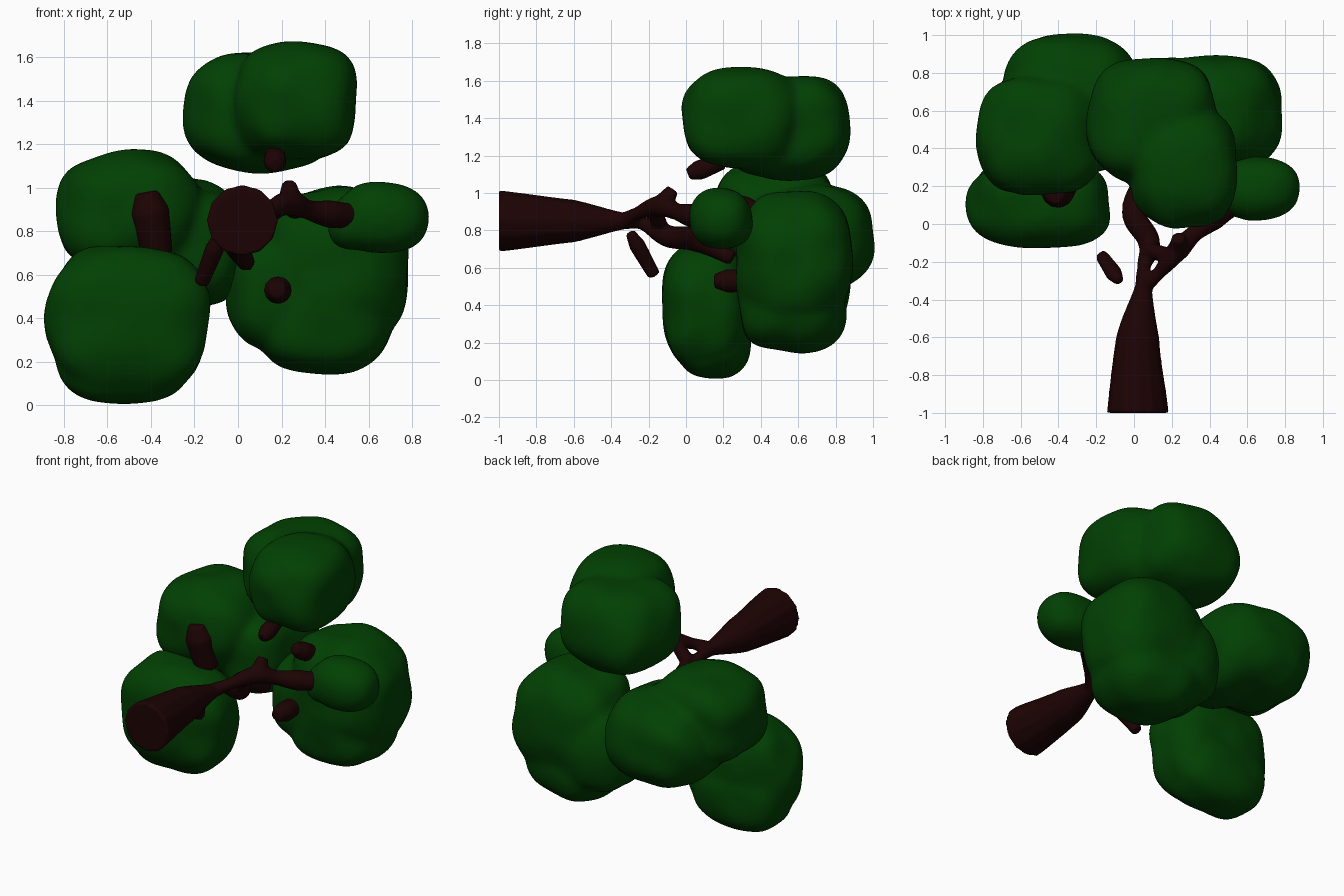
import bpy
import bmesh
from mathutils import Vector, noise

cube = bpy.data.objects.get("Cube")
if cube:
    bpy.data.objects.remove(cube)


def material(name, colour):
    mat = bpy.data.materials.new(name)
    mat.use_nodes = True
    mat.diffuse_color = (*colour, 1)
    mat.node_tree.nodes["Principled BSDF"].inputs["Base Color"].default_value = (*colour, 1)
    return mat


leaf_green = material("leaf green", (.0005, .052, .0008))
bark_brown = material("bark brown", (.012, .0008, .001))


def finish(obj, mat, voxel, rounds):
    """Fuse overlapping pieces into one soft skin."""
    obj.data.materials.clear()
    obj.data.materials.append(mat)
    remesh = obj.modifiers.new("fuse", 'REMESH')
    remesh.mode = 'VOXEL'
    remesh.voxel_size = voxel
    remesh.use_smooth_shade = True
    smooth = obj.modifiers.new("soften", 'SMOOTH')
    smooth.iterations = rounds


def add_lobe(bm, centre, radii, power):
    """Boxy ball, made lumpy with smooth noise."""
    centre = Vector(centre)
    ball = bmesh.ops.create_icosphere(bm, subdivisions=4, radius=1)
    for vert in ball["verts"]:
        direction = vert.co.normalized()
        box = sum(abs(c) ** power for c in direction) ** (-1 / power)
        offset = Vector(d * box * r for d, r in zip(direction, radii))
        lump = noise.noise((offset + centre) * 5)
        vert.co = centre + offset * (1 + lump * .08)


def clump(name, *lobes, power=2.8):
    """Leaf clump fused from lobes given as (centre, radii)."""
    bm = bmesh.new()
    for centre, radii in lobes:
        add_lobe(bm, centre, radii, power)
    mesh = bpy.data.meshes.new(name)
    bm.to_mesh(mesh)
    bm.free()
    obj = bpy.data.objects.new(name, mesh)
    bpy.context.collection.objects.link(obj)
    finish(obj, leaf_green, voxel=.022, rounds=8)


def wood(name, *limbs):
    """Tapered limbs, each a smooth path of (x, y, z, radius)."""
    curve = bpy.data.curves.new(name, 'CURVE')
    curve.dimensions = '3D'
    curve.bevel_depth = 1
    curve.bevel_resolution = 4
    curve.use_fill_caps = True
    for limb in limbs:
        spline = curve.splines.new('BEZIER')
        spline.bezier_points.add(len(limb) - 1)
        spline.resolution_u = 8
        for point, (x, y, z, radius) in zip(spline.bezier_points, limb):
            point.co = (x, y, z)
            point.radius = radius
            point.handle_left_type = point.handle_right_type = 'AUTO'
    obj = bpy.data.objects.new(name, curve)
    bpy.context.collection.objects.link(obj)
    bpy.ops.object.select_all(action='DESELECT')
    obj.select_set(True)
    bpy.context.view_layer.objects.active = obj
    bpy.ops.object.convert(target='MESH')
    finish(bpy.context.object, bark_brown, voxel=.012, rounds=3)


def stub(name, tip, root, radius):
    """Short knob: rounded tip, full body, slimmer root."""
    tip, root = Vector(tip), Vector(root)
    profile = ((0, .6), (.3, 1), (1, .8))
    wood(name, [(*tip.lerp(root, along), radius * swell) for along, swell in profile])


# Leaf clumps
clump("top_clump",
      ((.26, .3, 1.4), (.28, .32, .27)),
      ((.1, .54, 1.35), (.34, .33, .28)))
clump("lower_right_clump",
      ((-.5, .1, .4), (.37, .23, .34)),
      ((-.53, .15, .23), (.31, .2, .22)))
clump("upper_right_clump",
      ((-.5, .47, .89), (.33, .32, .28)),
      ((-.33, .67, .76), (.36, .33, .28)),
      ((-.2, .6, .73), (.22, .33, .27)))
clump("lower_left_clump",
      ((.43, .58, .64), (.35, .31, .36)),
      ((.39, .57, .44), (.32, .29, .29)),
      ((.2, .58, .53), (.25, .29, .28)))
clump("upper_left_clump",
      ((.66, .19, .86), (.21, .17, .17)),
      ((.54, .19, .84), (.13, .15, .13)), power=2.3)

# Trunk flaring to its foot, with two main limbs
fork = (.05, -.33, .85, .045)
elbow = (.24, -.13, .93, .06)
wood("trunk",
     [(.02, -1, .85, .165), (.02, -.6, .85, .115), fork],
     [fork, (.05, -.24, .84, .035), (.08, -.1, .77, .06), (0, .05, .75, .065), (.04, .25, .65, .04)],
     [fork, (.13, -.26, .89, .035), elbow, (.32, -.05, .9, .045), (.42, .03, .88, .065), (.6, .15, .87, .05)],
     [elbow, (.235, -.07, 1.02, .035)],
     [(.08, -.14, .82, .045), (.2, -.17, .92, .04)])

# Stubs that reach out of the clumps
stub("top_stub", tip=(.17, .01, 1.1), root=(.17, .2, 1.17), radius=.055)
stub("lower_stub", tip=(.18, .15, .53), root=(.19, .4, .53), radius=.065)
stub("inner_stub", tip=(.24, .25, .96), root=(.3, .45, .85), radius=.06)
stub("hanging_twig", tip=(-.08, -.3, .79), root=(-.17, -.17, .56), radius=.045)
stub("right_stub", tip=(-.42, .16, .98), root=(-.37, .2, .69), radius=.09)
